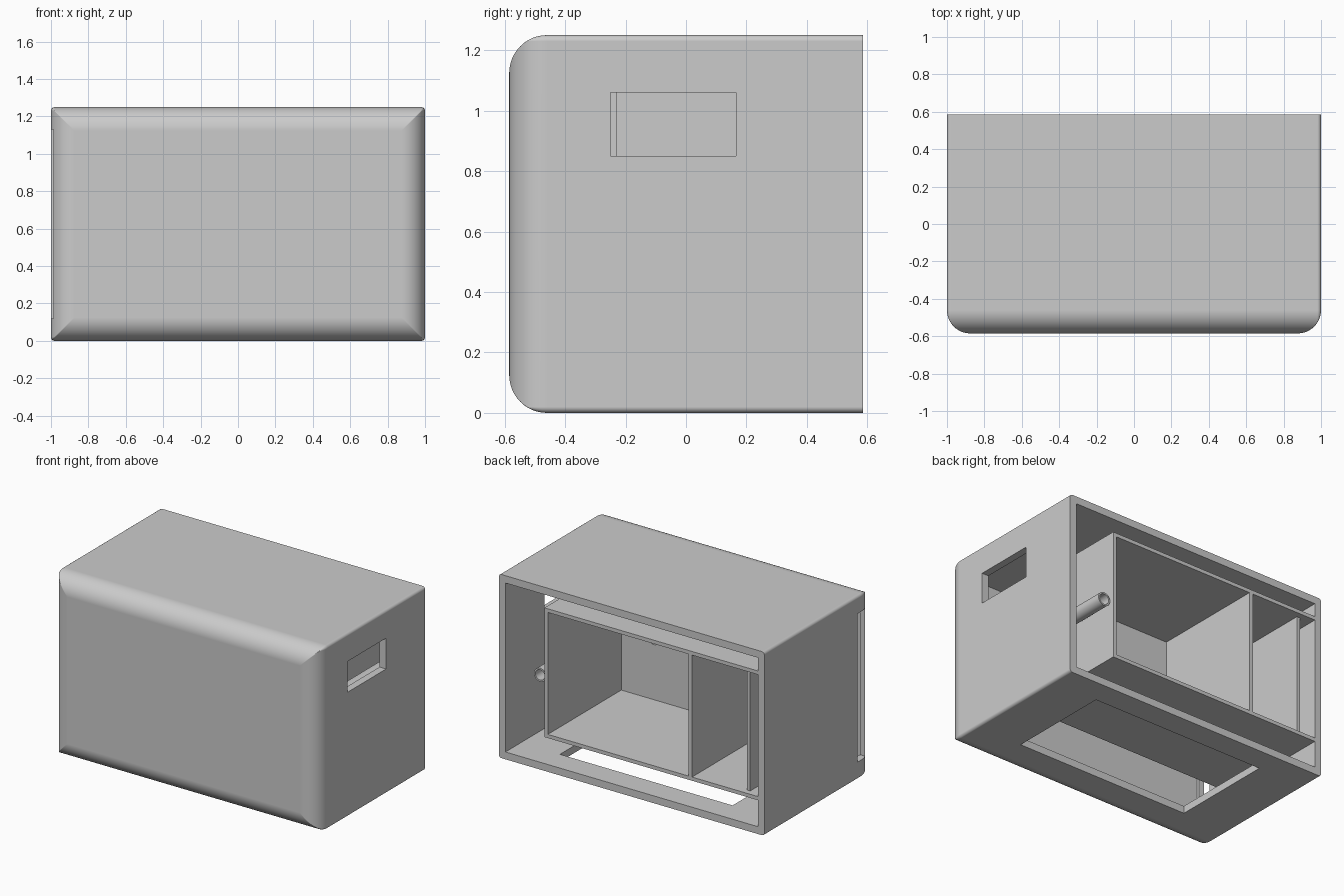
import bpy, bmesh, math
from mathutils import Matrix

cube = bpy.data.objects.get("Cube")
if cube:
    bpy.data.objects.remove(cube, do_unlink=True)

grey = bpy.data.materials.new("light_grey")
grey.use_nodes = True
COLOUR = (0.6, 0.6, 0.6, 1.0)
grey.diffuse_color = COLOUR
grey.node_tree.nodes["Principled BSDF"].inputs["Base Color"].default_value = COLOUR


def make_object(name, bm):
    bmesh.ops.recalc_face_normals(bm, faces=bm.faces)
    mesh = bpy.data.meshes.new(name)
    bm.to_mesh(mesh)
    bm.free()
    mesh.materials.append(grey)
    obj = bpy.data.objects.new(name, mesh)
    bpy.context.collection.objects.link(obj)
    return obj


def box(name, x, y, z):
    """Box from (min, max) ranges on each axis."""
    bm = bmesh.new()
    bmesh.ops.create_cube(bm, size=1)
    for v in bm.verts:
        for i, (lo, hi) in enumerate((x, y, z)):
            v.co[i] = hi if v.co[i] > 0 else lo
    return make_object(name, bm)


def rod(name, x, z, radius, y0, y1):
    """Cylinder along y."""
    bm = bmesh.new()
    bmesh.ops.create_cone(bm, cap_ends=True, segments=32, radius1=radius,
                          radius2=radius, depth=y1 - y0)
    bmesh.ops.rotate(bm, verts=bm.verts, matrix=Matrix.Rotation(math.pi / 2, 3, 'X'))
    bmesh.ops.translate(bm, verts=bm.verts, vec=(x, (y0 + y1) / 2, z))
    return make_object(name, bm)


def activate(obj):
    bpy.ops.object.select_all(action='DESELECT')
    obj.select_set(True)
    bpy.context.view_layer.objects.active = obj


def cut(obj, cutters):
    """Subtract each cutter, then discard it."""
    activate(obj)
    for cutter in cutters:
        mod = obj.modifiers.new("cut", 'BOOLEAN')
        mod.operation = 'DIFFERENCE'
        mod.solver = 'EXACT'
        mod.object = cutter
        bpy.ops.object.modifier_apply(modifier=mod.name)
        bpy.data.objects.remove(cutter, do_unlink=True)


def smooth(obj):
    activate(obj)
    bpy.ops.object.shade_smooth_by_angle(angle=math.radians(30))
    mod = obj.modifiers.new("even_normals", 'WEIGHTED_NORMAL')
    mod.keep_sharp = True


# Overall sizes
HX, HY, H, WALL = 1.0, 0.585, 1.25, 0.05
FILLET, CORNER, SHEET = 0.125, 0.02, 0.025


def section(bm, y, inset):
    """Rounded rectangle ring in the xz plane, shrunk by inset."""
    r = max(CORNER - inset, 0.003)
    hx, hz = HX - inset - r, H / 2 - inset - r
    ring = []
    for q, (sx, sz) in enumerate(((1, 1), (-1, 1), (-1, -1), (1, -1))):
        for k in range(5):
            a = math.pi / 2 * (q + k / 4)
            ring.append(bm.verts.new((sx * hx + r * math.cos(a), y,
                                      H / 2 + sz * hz + r * math.sin(a))))
    return ring


# Housing: solid with a rounded front rim
bm = bmesh.new()
rings = [section(bm, HY, 0)]
STEPS = 12
for k in range(STEPS + 1):
    a = math.pi / 2 * k / STEPS
    rings.append(section(bm, -HY + FILLET * (1 - math.sin(a)), FILLET * (1 - math.cos(a))))
for r0, r1 in zip(rings, rings[1:]):
    for i in range(len(r0)):
        j = (i + 1) % len(r0)
        bm.faces.new((r0[i], r0[j], r1[j], r1[i]))
bm.faces.new(rings[0])
bm.faces.new(rings[-1])
housing = make_object("housing", bm)

# Hollow open at the back, side window, floor opening, narrow side slot
cut(housing, [
    box("cavity", (-HX + WALL, HX - WALL), (-HY + WALL, HY + 0.1), (WALL, H - WALL)),
    box("window", (0.9, 1.1), (-0.25, 0.165), (0.85, 1.06)),
    box("floor_opening", (-0.645, 0.655), (-0.295, 0.42), (-0.1, 0.1)),
    box("side_slot", (-1.1, -0.9), (-0.514, -0.417), (0.12, 1.13)),
])
smooth(housing)

# Inner compartment, open at the back
X0, X1 = -HX + WALL, 0.656
Y0 = -0.23
Z0, Z1 = 0.23, 1.11
inside_z = (Z0 + SHEET, Z1 - SHEET)
box("compartment_top", (X0, X1), (Y0, HY), (Z1 - SHEET, Z1))
box("compartment_floor", (X0, X1), (Y0, HY), (Z0, Z0 + SHEET))
box("compartment_side", (X1 - SHEET, X1), (Y0, HY), inside_z)
front_panel = box("compartment_front", (X0, X1 - SHEET), (Y0, Y0 + SHEET), inside_z)
cut(front_panel, [rod("pipe_hole", 0.385, 0.67, 0.04, -0.4, 0.0)])

# Upright partitions
box("divider", (-0.455, -0.43), (Y0 + SHEET, HY), inside_z)
box("recessed_partition", (-0.865, -0.84), (Y0 + SHEET, 0.545), inside_z)

# Hollow pipe beside the compartment
pipe = rod("pipe", 0.707, 0.63, 0.046, Y0, 0.56)
cut(pipe, [rod("pipe_bore", 0.707, 0.63, 0.035, Y0 - 0.1, 0.7)])
smooth(pipe)
